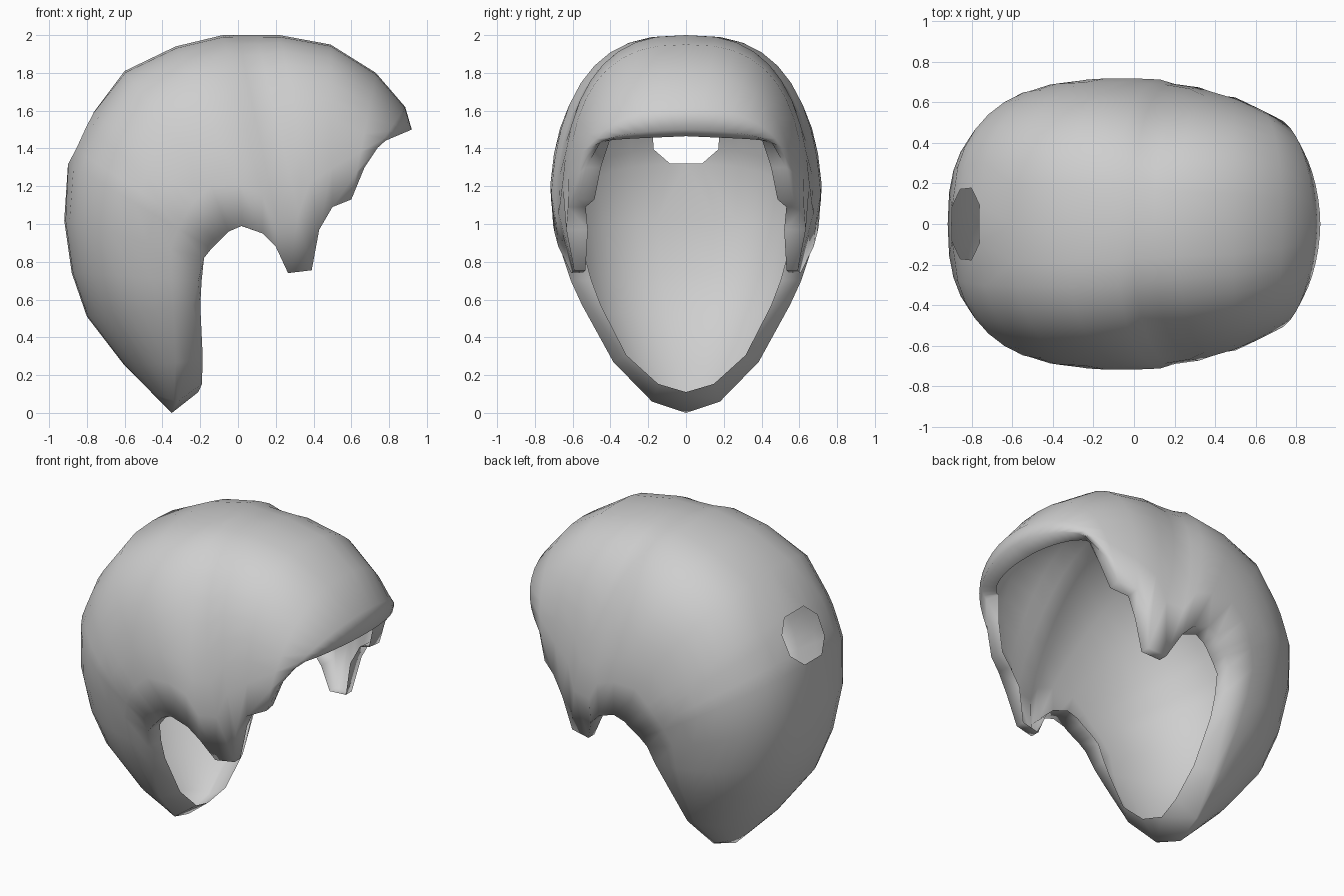
import bpy, bmesh, math

if "Cube" in bpy.data.objects:
    bpy.data.objects.remove(bpy.data.objects["Cube"])

# Stations from the fringe, over the crown, down to the chin:
# midline x, z | rim x, y, z | roundness of the section
STATIONS = [
    (.92, 1.50, .73, .46, 1.42, 1.8),
    (.885, 1.62, .67, .53, 1.30, 2.1),
    (.73, 1.80, .60, .57, 1.13, 2.4),
    (.49, 1.95, .50, .625, 1.09, 2.6),
    (.22, 2.0, .43, .66, .97, 2.6),
    (.10, 2.0, .39, .695, .755, 2.6),
    (.0, 2.0, .265, .715, .74, 2.6),
    (-.08, 2.0, .20, .72, .88, 2.7),
    (-.33, 1.94, .13, .725, .95, 2.75),
    (-.60, 1.81, .02, .725, .99, 2.75),
    (-.765, 1.59, -.05, .72, .96, 2.7),
    (-.81, 1.52, -.08, .72, .93, 2.65),
    (-.865, 1.40, -.11, .715, .90, 2.6),
    (-.90, 1.32, -.14, .71, .87, 2.55),
    (-.92, 1.02, -.18, .65, .82, 2.6),
    (-.88, .74, -.21, .61, .70, 2.4),
    (-.80, .51, -.24, .55, .57, 2.2),
    (-.60, .25, -.28, .385, .27, 2.0),
    (-.45, .10, -.32, .18, .06, 2.0),
    (-.35, .0, -.35, .0, .0, 2.0),
]
COLS = 10
HOLE = (10, 13)          # first and last station around the back opening
TIPS = (5, 6)            # sideburn stations


def clamp(v):
    return max(0.0, min(1.0, v))


def section(i, j):
    mx, mz, rx, ry, rz, n = STATIONS[i]
    t = j / COLS * math.pi / 2
    if i in HOLE and j == 1:
        t *= .42
    s = math.sin(t) ** (2 / n)
    c = max(0.0, math.cos(t)) ** (2 / n) if j < COLS else 0.0
    x, y, z = rx + (mx - rx) * c, ry * s, rz + (mz - rz) * c
    # sides draw in below ear height
    if 4 <= i <= 13:
        y -= (.3 if i in TIPS else .2) * max(0.0, 1.1 - z)
    return x, y, z


def rim_inner(p, k):
    # rolled edge: inward on the sides, forward and up at the chin
    x, y, z = p
    f = .9 if k in TIPS else .82 if z < 1.05 else .85
    return (x + .14 * clamp(1 - z / .8) * (k not in TIPS) - .03 * clamp((z - .95) / .4),
            y * f, z + .11 * clamp(1 - z / .4))


bm = bmesh.new()
grid = [[bm.verts.new(section(i, j)) for j in range(COLS + 1)]
        for i in range(len(STATIONS))]

# Outer shell, leaving the back opening empty
for i in range(len(grid) - 1):
    for j in range(COLS):
        if HOLE[0] <= i < HOLE[1] and j == 0:
            continue
        bm.faces.new((grid[i][j], grid[i][j + 1], grid[i + 1][j + 1], grid[i + 1][j]))

# Rolled rim: along the fringe, then down the side to the chin
edge = [grid[0][j] for j in range(COLS)] + [row[-1] for row in grid]
inner = []
for k, v in enumerate(edge):
    x, y, z = v.co
    if k <= COLS:
        f = k / COLS
        inner.append(bm.verts.new((x - .11 + .06 * f, y * .88, 1.465 - .025 * f)))
    else:
        inner.append(bm.verts.new(rim_inner((x, y, z), k - COLS)))
for k in range(len(edge) - 1):
    bm.faces.new((edge[k], edge[k + 1], inner[k + 1], inner[k]))

bmesh.ops.remove_doubles(bm, verts=bm.verts, dist=.001)
bmesh.ops.recalc_face_normals(bm, faces=bm.faces)
# Make sure the shell faces outward
top = max(bm.faces, key=lambda f: f.calc_center_median().z)
if top.normal.z < 0:
    bmesh.ops.reverse_faces(bm, faces=bm.faces)

mesh = bpy.data.meshes.new("hair_shell")
bm.to_mesh(mesh)
bm.free()
hair = bpy.data.objects.new("hair_shell", mesh)
bpy.context.collection.objects.link(hair)
for p in mesh.polygons:
    p.use_smooth = True

# Other half
mirror = hair.modifiers.new("mirror", 'MIRROR')
mirror.use_axis = (False, True, False)
mirror.use_clip = True
mirror.merge_threshold = .002

grey = bpy.data.materials.new("light_grey")
grey.diffuse_color = (.62, .62, .62, 1)
grey.use_nodes = True
grey.node_tree.nodes["Principled BSDF"].inputs["Base Color"].default_value = grey.diffuse_color
mesh.materials.append(grey)
